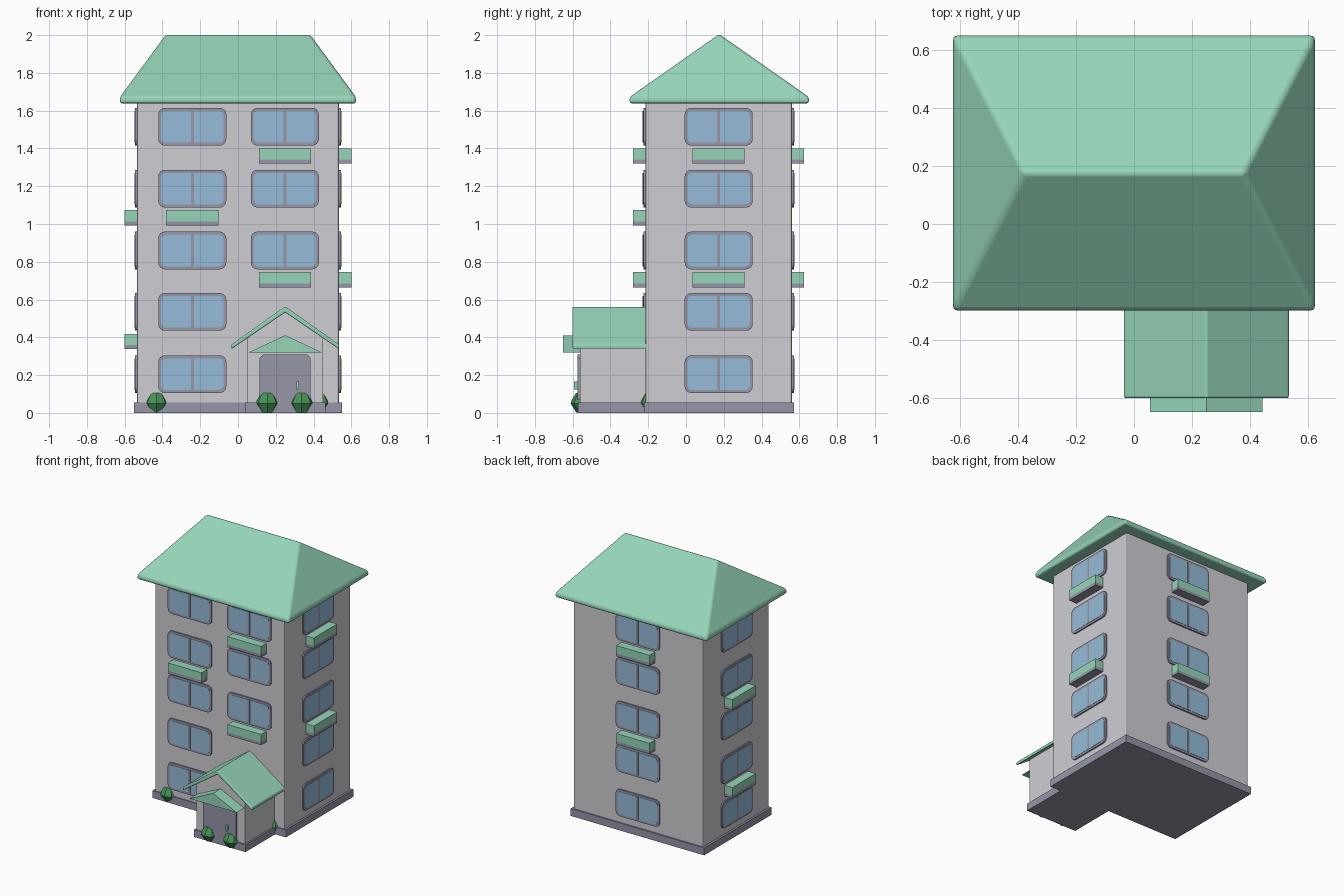
import bpy, bmesh, math
from mathutils import Matrix, Vector

if "Cube" in bpy.data.objects:
    bpy.data.objects.remove(bpy.data.objects["Cube"])

def material(name, rgb):
    m = bpy.data.materials.new(name)
    lin = [((c / 255 + 0.055) / 1.055) ** 2.4 for c in rgb]
    m.diffuse_color = (*lin, 1)
    m.use_nodes = True
    m.node_tree.nodes["Principled BSDF"].inputs["Base Color"].default_value = m.diffuse_color
    return m

GREEN = material("mint green", (150, 213, 185))
WALL = material("pale grey wall", (207, 206, 212))
TRIM = material("slate trim", (150, 150, 169))
GLASS = material("window blue", (150, 188, 216))
LEAF = material("leaf green", (72, 146, 88))

def finish(bm, name, mat, matrix=Matrix(), bevel=0, segments=3):
    bmesh.ops.recalc_face_normals(bm, faces=bm.faces)
    if bevel:
        edges = [e for e in bm.edges if e.calc_face_angle(0) > 0.3]
        bmesh.ops.bevel(bm, geom=edges, offset=bevel, segments=segments,
                        profile=0.5, affect='EDGES')
    bm.transform(matrix)
    mesh = bpy.data.meshes.new(name)
    bm.to_mesh(mesh)
    bm.free()
    mesh.materials.append(mat)
    ob = bpy.data.objects.new(name, mesh)
    bpy.context.collection.objects.link(ob)
    return ob

def box(name, x, y, z, mat, matrix=Matrix(), bevel=0):
    bm = bmesh.new()
    bmesh.ops.create_cube(bm, size=1)
    for v in bm.verts:
        v.co = Vector([a + (b - a) * (c + 0.5) for (a, b), c in zip((x, y, z), v.co)])
    return finish(bm, name, mat, matrix, bevel, 2)

def prism(name, outline, y0, y1, mat, matrix=Matrix(), bevel=0):
    """Extrude an x-z outline along y."""
    bm = bmesh.new()
    face = bm.faces.new([bm.verts.new((x, y0, z)) for x, z in outline])
    ext = bmesh.ops.extrude_face_region(bm, geom=[face])
    for v in ext["geom"]:
        if isinstance(v, bmesh.types.BMVert):
            v.co.y = y1
    return finish(bm, name, mat, matrix, bevel)

def rounded(w, h, r, steps=4):
    pts = []
    for q, (sx, sz) in enumerate(((1, 1), (-1, 1), (-1, -1), (1, -1))):
        for i in range(steps + 1):
            a = (q + i / steps) * math.pi / 2
            pts.append((sx * (w / 2 - r) + r * math.cos(a),
                        sz * (h / 2 - r) + r * math.sin(a)))
    return pts

CY, HX, HY = 0.173, 0.535, 0.388   # tower centre and half sizes

def on_wall(turn, u, z):
    """Wall-local frame: u along the wall, outward is -y."""
    dist = HY if turn % 2 == 0 else HX
    return (Matrix.Translation((0, CY, 0)) @ Matrix.Rotation(turn * math.pi / 2, 4, 'Z')
            @ Matrix.Translation((u, -dist, z)))

def window(turn, u, z):
    m = on_wall(turn, u, z)
    prism("window_frame", rounded(0.36, 0.2, 0.035), -0.01, 0.01, TRIM, m)
    prism("window_glass", rounded(0.33, 0.168, 0.025), -0.012, 0, GLASS, m)
    box("window_mullion", (-0.008, 0.008), (-0.014, 0), (-0.084, 0.084), TRIM, m)

def flower_box(turn, u, z):
    m = on_wall(turn, u, z)
    box("flower_box", (-0.138, 0.138), (-0.065, 0.01), (-0.019, 0.04), GREEN, m)
    box("flower_box_base", (-0.138, 0.138), (-0.065, 0.01), (-0.04, -0.019), TRIM, m)

# Tower and plinths
box("tower_wall", (-HX, HX), (CY - HY, CY + HY), (0.02, 1.65), WALL, bevel=0.01)
box("tower_plinth", (-0.55, 0.55), (-0.222, 0.572), (0, 0.055), TRIM)
box("porch_plinth", (0.038, 0.462), (-0.572, -0.2), (0.0005, 0.0545), TRIM)

# Hip roof with rounded edges
bm = bmesh.new()
rings = [[bm.verts.new((sx * 0.625, 0.176 + sy * 0.475, z))
          for sx, sy in ((-1, -1), (1, -1), (1, 1), (-1, 1))] for z in (1.638, 1.672)]
low, up = rings
ra, rb = [bm.verts.new((x, 0.176, 2.005)) for x in (-0.38, 0.38)]
bm.faces.new(low)
for i in range(4):
    j = (i + 1) % 4
    bm.faces.new((low[i], low[j], up[j], up[i]))
bm.faces.new((up[0], up[1], rb, ra))
bm.faces.new((up[1], up[2], rb))
bm.faces.new((up[2], up[3], ra, rb))
bm.faces.new((up[3], up[0], ra))
finish(bm, "hip_roof", GREEN, bevel=0.014)

# Windows by wall: front, right, back, left
rows = [0.205, 0.535, 0.86, 1.187, 1.515]
for z in rows:
    window(0, -0.242, z)
    for turn in (1, 2, 3):
        window(turn, 0, z)
for z in rows[2:]:
    window(0, 0.248, z)

# Flower boxes
for z in (0.705, 1.36):
    flower_box(0, 0.248, z)
    flower_box(1, 0, z)
    flower_box(2, 0, z)
flower_box(0, -0.242, 1.033)
for z in (0.378, 1.033):
    flower_box(3, 0, z)

# Porch walls with gable
PX = 0.25
prism("porch_wall", [(PX - 0.2, 0.02), (PX + 0.2, 0.02), (PX + 0.2, 0.395),
                     (PX, 0.54), (PX - 0.2, 0.395)], -0.562, -0.2, WALL)
# Porch gable roof
prism("porch_roof", [(PX - 0.285, 0.338), (PX, 0.532), (PX + 0.285, 0.338),
                     (PX + 0.285, 0.362), (PX, 0.564), (PX - 0.285, 0.362)],
      -0.602, -0.2, GREEN, bevel=0.007)
# Door canopy
prism("door_canopy", [(PX - 0.195, 0.32), (PX + 0.195, 0.32), (PX, 0.411)],
      -0.65, -0.555, GREEN)
# Door and handle
prism("door", [(PX - 0.135, 0.02), (PX + 0.135, 0.02), (PX + 0.135, 0.29),
               (PX + 0.118, 0.308), (PX - 0.118, 0.308), (PX - 0.135, 0.29)],
      -0.575, -0.55, TRIM)
box("door_handle", (0.311, 0.323), (-0.592, -0.57), (0.125, 0.167), GREEN)

# Faceted bushes
def bush(x, y):
    bm = bmesh.new()
    levels = []
    for r, z in ((0.036, 0.001), (0.066, 0.05), (0.06, 0.068), (0.038, 0.105)):
        levels.append([bm.verts.new((x + r * math.cos(a), y + r * math.sin(a), z))
                       for a in (i * math.tau / 8 for i in range(8))])
    bm.faces.new(levels[0])
    bm.faces.new(levels[-1])
    for a, b in zip(levels, levels[1:]):
        for i in range(8):
            j = (i + 1) % 8
            bm.faces.new((a[i], a[j], b[j], b[i]))
    finish(bm, "bush", LEAF)

for x, y in ((-0.432, -0.185), (0.155, -0.545), (0.337, -0.545), (0.425, -0.185)):
    bush(x, y)
